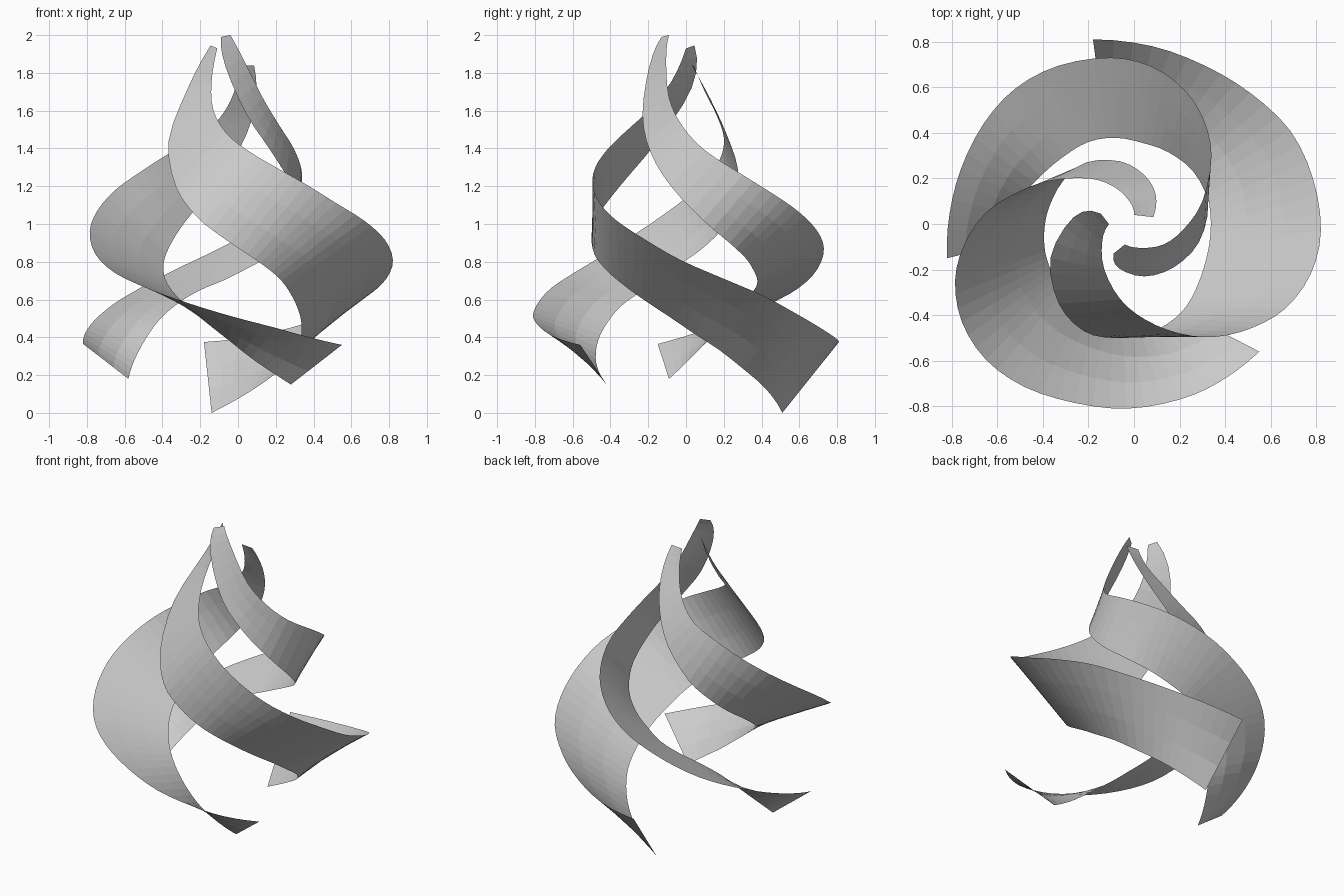
import bpy, bmesh
from mathutils import Vector

STEPS = 3   # facets between neighbouring key points
ACROSS = 3  # facets across the width


def spline(keys):
    """Catmull-Rom curve through the key points, ends keep their curvature."""
    p = [Vector(k) for k in keys]
    p = [3 * p[0] - 3 * p[1] + p[2]] + p + [3 * p[-1] - 3 * p[-2] + p[-3]]
    out = []
    for i in range(1, len(p) - 2):
        a, b, c, d = p[i - 1:i + 3]
        for s in range(STEPS):
            t = s / STEPS
            out.append(0.5 * (2 * b + (c - a) * t + (2 * a - 5 * b + 4 * c - d) * t ** 2
                              + (3 * b - a - 3 * c + d) * t ** 3))
    return out + [p[-2]]


def ribbon(name, upper, lower):
    """Faceted ruled strip between an upper and a lower edge curve."""
    bm = bmesh.new()
    rows = [[bm.verts.new(u.lerp(l, k / ACROSS)) for k in range(ACROSS + 1)]
            for u, l in zip(spline(upper), spline(lower))]
    for r, q in zip(rows, rows[1:]):
        for k in range(ACROSS):
            bm.faces.new((r[k], r[k + 1], q[k + 1], q[k]))
    mesh = bpy.data.meshes.new(name)
    bm.to_mesh(mesh)
    bm.free()
    bpy.context.collection.objects.link(bpy.data.objects.new(name, mesh))


# ribbon sweeping across the front and ending at the back
ribbon("front_ribbon",
       [(-.11, 0, 1.93), (-.14, -.08, 1.75), (-.13, -.2, 1.6), (-.06, -.33, 1.48),
        (.05, -.42, 1.39), (.2, -.48, 1.3), (.36, -.495, 1.21), (.52, -.455, 1.11),
        (.665, -.37, 1.02), (.775, -.22, .92), (.82, -.03, .81), (.785, .2, .71),
        (.685, .41, .62), (.51, .575, .53), (.31, .695, .46), (.08, .78, .405),
        (-.18, .81, .375)],
       [(-.145, .045, 1.945), (-.265, .03, 1.72), (-.367, -.15, 1.44), (-.33, -.35, 1.2),
        (-.22, -.47, 1.04), (-.09, -.5, .935), (.05, -.485, .84), (.15, -.435, .77),
        (.23, -.36, .7), (.29, -.24, .61), (.33, -.09, .51), (.335, .05, .415),
        (.305, .18, .33), (.23, .3, .235), (.12, .4, .15), (0, .465, .075),
        (-.14, .51, 0)])

# tallest ribbon, sweeping around the right and back to the left
ribbon("right_ribbon",
       [(-.04, -.09, 2), (.03, -.105, 1.87), (.13, -.09, 1.67), (.22, -.02, 1.52),
        (.3, .1, 1.39), (.34, .3, 1.26), (.305, .46, 1.16), (.22, .59, 1.07),
        (.08, .69, .97), (-.1, .73, .87), (-.33, .695, .76), (-.52, .595, .66),
        (-.66, .44, .575), (-.76, .24, .49), (-.81, .04, .42), (-.82, -.15, .365)],
       [(-.09, -.13, 1.99), (-.065, -.195, 1.83), (.045, -.23, 1.58), (.175, -.19, 1.385),
        (.285, -.08, 1.2), (.325, .09, 1.02), (.26, .23, .9), (.15, .315, .82),
        (.04, .355, .76), (-.08, .378, .7), (-.2, .36, .65), (-.31, .295, .585),
        (-.41, .21, .5), (-.49, .12, .39), (-.55, .01, .275), (-.58, -.09, .18)])

# ribbon sweeping around the back and left to the front
ribbon("left_ribbon",
       [(0, .04, 1.84), (-.02, .1, 1.7), (-.09, .165, 1.57), (-.2, .2, 1.46),
        (-.37, .19, 1.37), (-.51, .14, 1.28), (-.65, .05, 1.18), (-.745, -.09, 1.07),
        (-.785, -.25, .96), (-.755, -.43, .84), (-.65, -.595, .74), (-.48, -.715, .66),
        (-.26, -.785, .58), (-.03, -.81, .51), (.2, -.77, .45), (.38, -.69, .4),
        (.55, -.56, .36)],
       [(.085, .03, 1.84), (.095, .13, 1.66), (.045, .215, 1.475), (-.06, .275, 1.29),
        (-.21, .27, 1.1), (-.31, .19, .97), (-.37, .08, .865), (-.393, -.02, .795),
        (-.39, -.12, .725), (-.365, -.2, .67), (-.325, -.27, .62), (-.26, -.35, .56),
        (-.17, -.415, .48), (-.05, -.465, .385), (.07, -.478, .29), (.18, -.46, .215),
        (.28, -.42, .15)])
